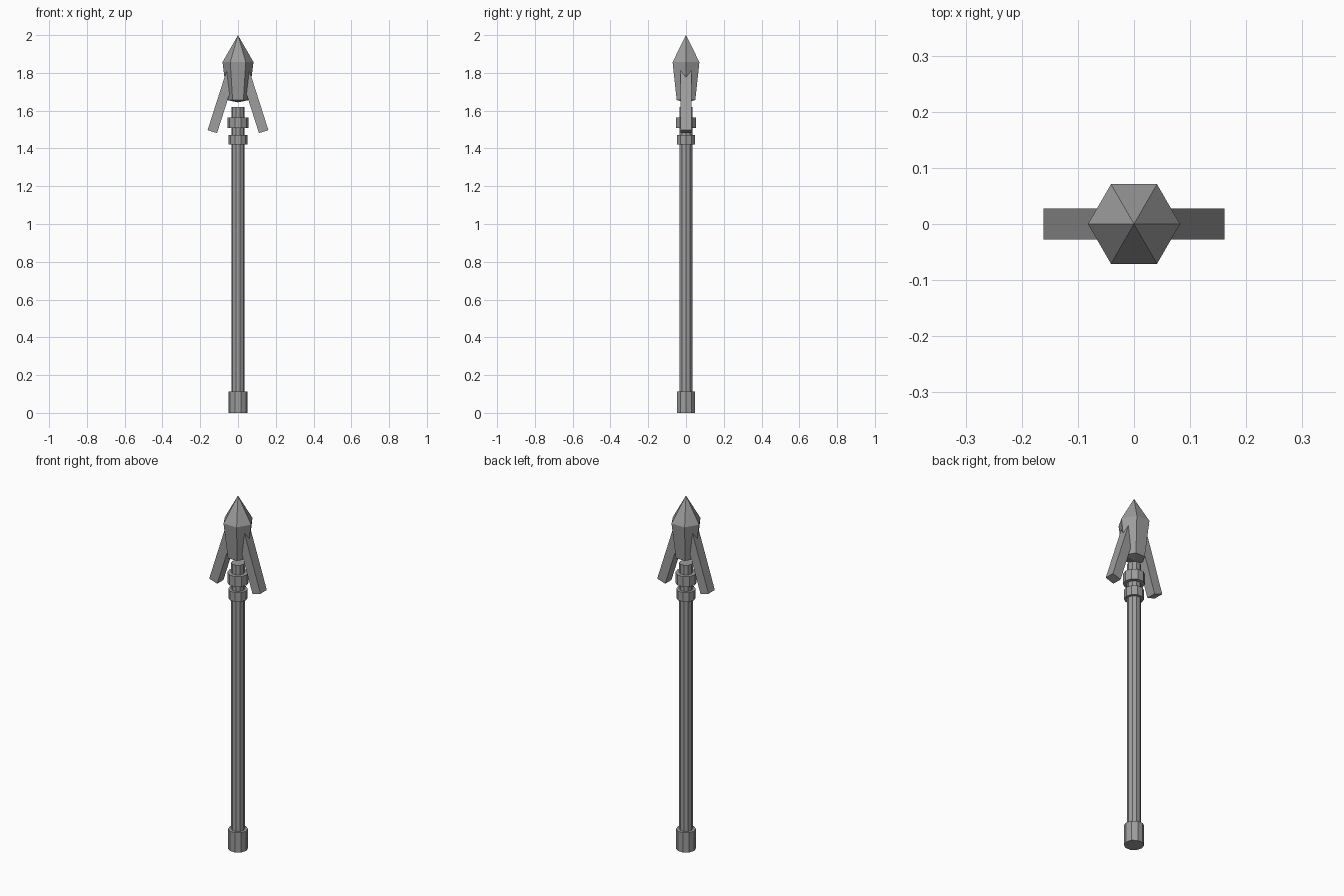
import bpy, bmesh, math
from mathutils import Vector

if "Cube" in bpy.data.objects:
    bpy.data.objects.remove(bpy.data.objects["Cube"])

grey = bpy.data.materials.new("steel grey")
grey.diffuse_color = (0.34, 0.34, 0.34, 1)
grey.use_nodes = True
grey.node_tree.nodes["Principled BSDF"].inputs["Base Color"].default_value = grey.diffuse_color


def finish(name, bm):
    bmesh.ops.recalc_face_normals(bm, faces=bm.faces)
    me = bpy.data.meshes.new(name)
    bm.to_mesh(me)
    bm.free()
    me.materials.append(grey)
    ob = bpy.data.objects.new(name, me)
    bpy.context.collection.objects.link(ob)
    return ob


def lathe(name, profile, sides):
    """Faceted solid from (radius, z) points; radius 0 gives a pointed end."""
    bm = bmesh.new()
    rings = []
    for r, z in profile:
        if r == 0:
            rings.append([bm.verts.new((0, 0, z))] * sides)
        else:
            angles = [2 * math.pi * i / sides for i in range(sides)]
            rings.append([bm.verts.new((r * math.cos(a), r * math.sin(a), z)) for a in angles])
    for lo, hi in zip(rings, rings[1:]):
        for i in range(sides):
            j = (i + 1) % sides
            corners = list(dict.fromkeys((lo[i], lo[j], hi[j], hi[i])))
            bm.faces.new(corners)
    for ring, (r, z) in ((rings[0], profile[0]), (rings[-1], profile[-1])):
        if r:
            bm.faces.new(ring)
    return finish(name, bm)


# Pole with butt cap and two collars
lathe("shaft", [(0.035, 0.02), (0.035, 1.62)], 10)
lathe("butt_cap", [(0.051, 0), (0.051, 0.112)], 10)
lathe("lower_collar", [(0.05, 1.42), (0.05, 1.472)], 10)
lathe("upper_collar", [(0.055, 1.507), (0.055, 1.565)], 10)

# Six-sided spear head, floating just above the pole
lathe("spear_head", [(0, 1.644), (0.057, 1.656), (0.082, 1.857), (0, 2.0)], 6)

# Swept-back barbs: square-ended bars running up into the head
for side, label in ((-1, "left"), (1, "right")):
    outer, inner = Vector((0.161, 1.497)), Vector((0.111, 1.481))
    across = inner - outer
    along = Vector((across.y, -across.x)).normalized() * 0.345
    bm = bmesh.new()
    outline = (outer, inner, inner + along, outer + along)
    face = bm.faces.new([bm.verts.new((side * p.x, -0.028, p.y)) for p in outline])
    moved = bmesh.ops.extrude_face_region(bm, geom=[face])["geom"]
    bmesh.ops.translate(bm, vec=(0, 0.056, 0),
                        verts=[v for v in moved if isinstance(v, bmesh.types.BMVert)])
    # extrude_face_region removes the source face when needed; keep the bar closed
    bmesh.ops.holes_fill(bm, edges=[e for e in bm.edges if e.is_boundary])
    finish(label + "_barb", bm)
